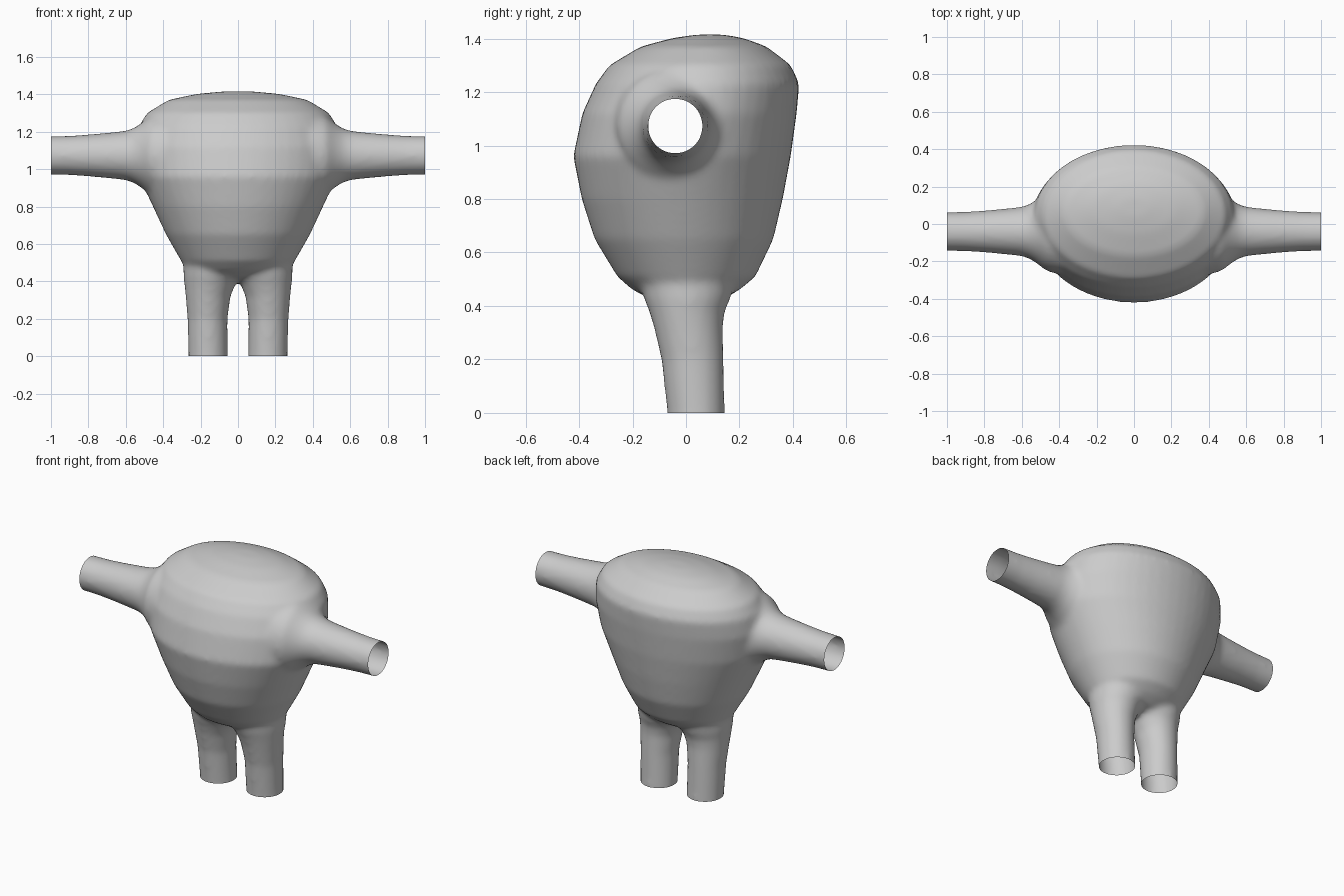
import bpy, bmesh, math
from mathutils import Vector

if "Cube" in bpy.data.objects:
    bpy.data.objects.remove(bpy.data.objects["Cube"])


def loft(name, rings, n=32):
    """Closed solid through rings of (centre, axis_u, axis_v)."""
    bm = bmesh.new()
    loops = []
    for c, u, v in rings:
        loops.append([bm.verts.new(Vector(c) + Vector(u) * math.cos(2 * math.pi * i / n)
                                   + Vector(v) * math.sin(2 * math.pi * i / n)) for i in range(n)])
    for a, b in zip(loops, loops[1:]):
        for i in range(n):
            j = (i + 1) % n
            bm.faces.new((a[i], a[j], b[j], b[i]))
    bm.faces.new(loops[0][::-1])
    bm.faces.new(loops[-1])
    bmesh.ops.recalc_face_normals(bm, faces=bm.faces)
    me = bpy.data.meshes.new(name)
    bm.to_mesh(me)
    bm.free()
    ob = bpy.data.objects.new(name, me)
    bpy.context.collection.objects.link(ob)
    return ob


# Torso: z, front y, back y, half width
torso = [(.40, -.05, .05, .10), (.425, -.13, .14, .20), (.46, -.20, .20, .265),
         (.51, -.257, .26, .305), (.65, -.342, .327, .385), (.80, -.39, .362, .455),
         (.96, -.422, .392, .53), (1.12, -.388, .414, .55), (1.23, -.338, .424, .53),
         (1.30, -.287, .393, .487), (1.37, -.17, .302, .372), (1.402, -.05, .215, .22),
         (1.415, .04, .14, .08)]
body = loft("body", [((0, (f + b) / 2, z), (w, 0, 0), (0, (b - f) / 2, 0))
                     for z, f, b, w in torso], 48)

# Arms: x, radius (overlong, trimmed later)
arm = [(1.06, .103), (1.0, .103), (.9, .105), (.8, .112), (.67, .124), (.6, .132),
       (.56, .145), (.52, .170), (.47, .21), (.40, .23), (.3, .23)]
# Legs: z, inner x, outer x, front y, back y
leg = [(-.06, .055, .265, -.07, .145), (0, .055, .265, -.07, .145), (.2, .056, .27, -.092, .141),
       (.32, .040, .28, -.12, .138), (.38, .015, .286, -.138, .145),
       (.43, -.015, .292, -.158, .167), (.5, 0, .29, -.17, .18)]
limbs = []
for s in (-1, 1):
    limbs.append(loft("arm", [((s * x, -.04, 1.073), (0, r, 0), (0, 0, r)) for x, r in arm]))
    limbs.append(loft("leg", [((s * (a + b) / 2, (f + k) / 2, z), ((b - a) / 2, 0, 0),
                               (0, (k - f) / 2, 0)) for z, a, b, f, k in leg]))

# Fuse the limbs and blend the joins
for ob in limbs:
    ob.hide_render = True
    m = body.modifiers.new("fuse", 'BOOLEAN')
    m.operation, m.solver, m.object = 'UNION', 'EXACT', ob
m = body.modifiers.new("remesh", 'REMESH')
m.mode, m.voxel_size = 'VOXEL', .016
m = body.modifiers.new("blend", 'SMOOTH')
m.factor, m.iterations = .5, 8

dg = bpy.context.evaluated_depsgraph_get()
me = bpy.data.meshes.new_from_object(body.evaluated_get(dg))
body.modifiers.clear()
body.data = me
for ob in limbs:
    bpy.data.objects.remove(ob)

# Cut the sleeve and leg ends open
bm = bmesh.new()
bm.from_mesh(me)
for co, no in (((1, 0, 0), (1, 0, 0)), ((-1, 0, 0), (-1, 0, 0)), ((0, 0, 0), (0, 0, -1))):
    bmesh.ops.bisect_plane(bm, geom=bm.verts[:] + bm.edges[:] + bm.faces[:],
                           plane_co=co, plane_no=no, clear_outer=True)
for f in bm.faces:
    f.smooth = True
bm.to_mesh(me)
bm.free()
